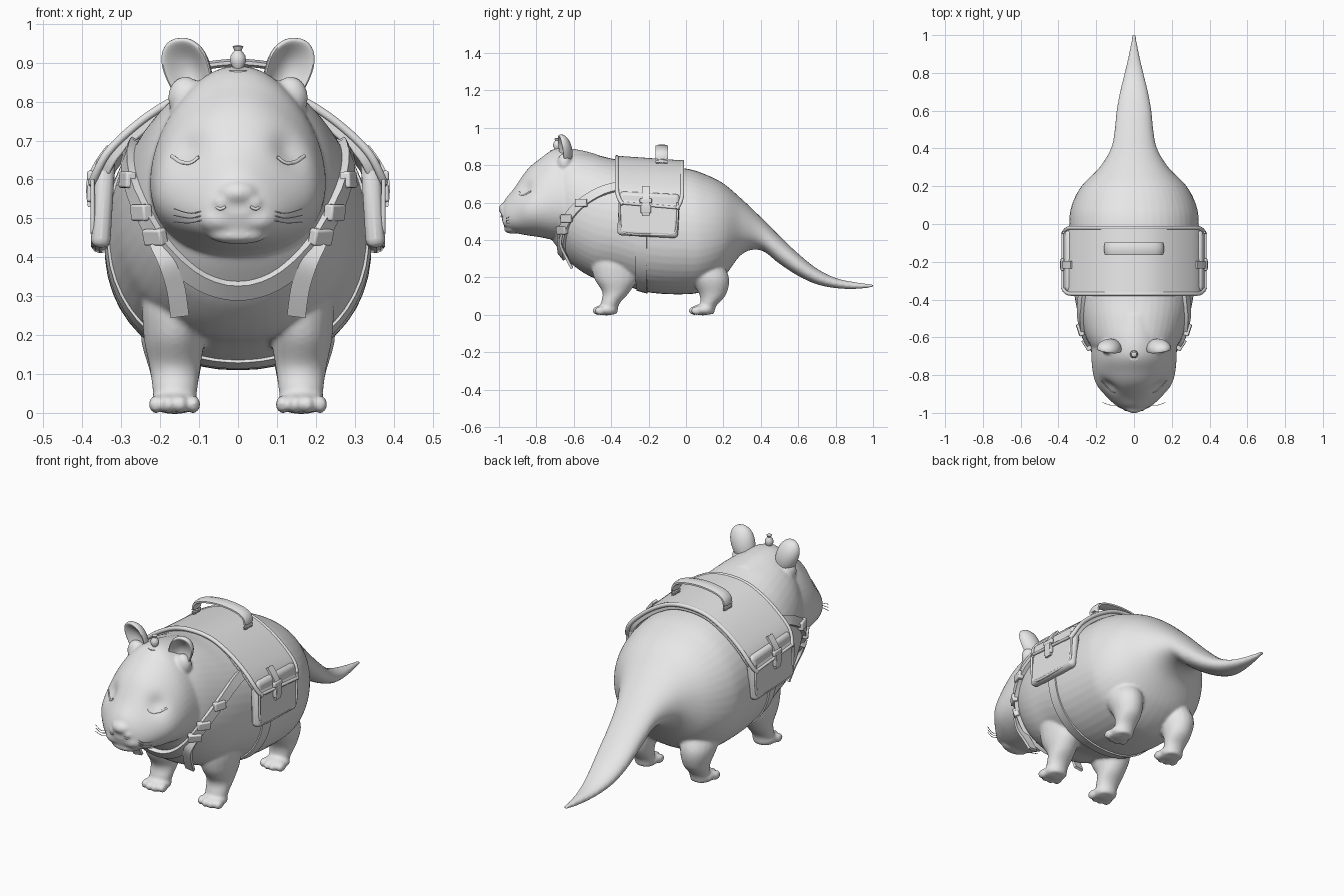
import bpy, bmesh, math
from mathutils import Vector, Matrix
from mathutils.bvhtree import BVHTree

cube = bpy.data.objects.get("Cube")
if cube:
    bpy.data.objects.remove(cube)

grey = bpy.data.materials.new("plain grey")
grey.use_nodes = True
GREY = (0.8, 0.8, 0.8, 1)
grey.diffuse_color = GREY
grey.node_tree.nodes["Principled BSDF"].inputs["Base Color"].default_value = GREY


def finish(name, bm, mirror=False, bevel=0, fuse=0):
    bmesh.ops.recalc_face_normals(bm, faces=bm.faces)
    me = bpy.data.meshes.new(name)
    bm.to_mesh(me)
    bm.free()
    me.materials.append(grey)
    me.polygons.foreach_set("use_smooth", [True] * len(me.polygons))
    me.set_sharp_from_angle(angle=math.radians(50))
    ob = bpy.data.objects.new(name, me)
    bpy.context.collection.objects.link(ob)
    if bevel:
        b = ob.modifiers.new("bevel", "BEVEL")
        b.width, b.segments = bevel, 3
    if mirror:
        ob.modifiers.new("mirror", "MIRROR").use_mirror_merge = False
    if fuse:
        r = ob.modifiers.new("fuse", "REMESH")
        r.mode, r.voxel_size, r.use_smooth_shade = "VOXEL", 0.008, True
        s = ob.modifiers.new("soften", "SMOOTH")
        s.factor, s.iterations = 0.5, fuse
    return ob


def gather(target, bm, mirror=True):
    """Add a part, and its mirror image, to a larger form."""
    me = bpy.data.meshes.new("part")
    bm.to_mesh(me)
    target.from_mesh(me)
    if mirror:
        me.transform(Matrix.Diagonal((-1, 1, 1, 1)))
        target.from_mesh(me)
    bm.free()
    bpy.data.meshes.remove(me)


def spline(pts, n=6, closed=False):
    """Catmull-Rom samples through points of any dimension."""
    out, m = [], len(pts)
    for i in range(m if closed else m - 1):
        q = [pts[(i + k) % m] if closed else pts[min(max(i + k, 0), m - 1)] for k in (-1, 0, 1, 2)]
        for s in range(n):
            t = s / n
            out.append([b + 0.5 * t * (c - a + t * (2 * a - 5 * b + 4 * c - d + t * (3 * (b - c) + d - a)))
                        for a, b, c, d in zip(*q)])
    return out if closed else out + [list(pts[-1])]


def loft(rings, closed=False):
    bm = bmesh.new()
    rows = [[bm.verts.new(p) for p in r] for r in rings]
    n = len(rows[0])
    for a, b in zip(rows, rows[1:] + rows[:1] if closed else rows[1:]):
        for i in range(n):
            j = (i + 1) % n
            bm.faces.new((a[i], a[j], b[j], b[i]))
    if not closed:
        bm.faces.new(rows[0])
        bm.faces.new(rows[-1])
    bmesh.ops.recalc_face_normals(bm, faces=bm.faces)
    return bm


def torso(stations, egg, full, sides=48):
    """Egg-shaped sections along y: (y, bottom, top, half width)."""
    rings = []
    for y, lo, hi, w in spline(stations, 8):
        ring = []
        for i in range(sides):
            a = 2 * math.pi * i / sides
            c, s = [math.copysign(abs(f) ** full, f) for f in (math.cos(a), math.sin(a))]
            ring.append(Vector((w * c * (1 - egg * s), y, (lo + hi) / 2 + (hi - lo) / 2 * s)))
        rings.append(ring)
    return loft(rings)


def ball(at, size, rot=None, shape=None):
    bm = bmesh.new()
    bmesh.ops.create_uvsphere(bm, u_segments=32, v_segments=20, radius=1)
    for v in bm.verts:
        p = shape(v.co.copy()) if shape else v.co
        p = Vector([a * b for a, b in zip(p, size)])
        v.co = Vector(at) + (rot @ p if rot else p)
    return bm


def sweep(name, pts, w, t, box=True, wrap=None, normal=(0, -1, 0), closed=False, mirror=True, n=6):
    """Strap or cord following a path, optionally laid on a surface."""
    path, normals = [], []
    for p in spline(pts, n, closed):
        p, nor = Vector(p), Vector(normal)
        if wrap:
            p, nor = wrap.find_nearest(p)[:2]
            p = p + nor * t * 0.7
        path.append(p)
        normals.append(nor)
    rings, k = [], 4 if box else 8
    for i, p in enumerate(path):
        nxt = path[(i + 1) % len(path)] if closed else path[min(i + 1, len(path) - 1)]
        prev = path[i - 1] if closed or i else path[0]
        tan = (nxt - prev).normalized()
        side = tan.cross(normals[i]).normalized()
        up = side.cross(tan)
        r = math.sqrt(2) if box else 1
        ring = []
        for j in range(k):
            a = 2 * math.pi * (j + 0.5) / k
            ring.append(p + r * (side * math.cos(a) * w + up * math.sin(a) * t))
        rings.append(ring)
    return finish(name, loft(rings, closed), mirror)


def block(name, at, size, rot=None, bevel=0.006):
    bm = bmesh.new()
    bmesh.ops.create_cube(bm, size=1)
    m = Matrix.Translation(at) @ (rot or Matrix.Identity(3)).to_4x4()
    bmesh.ops.transform(bm, verts=bm.verts, matrix=m @ Matrix.Diagonal((*size, 1)))
    return finish(name, bm, True, bevel)


# Body running into the tail
body = torso([(-.73, .42, .8, .13), (-.68, .35, .86, .2), (-.61, .27, .875, .25), (-.5, .2, .86, .29),
              (-.38, .175, .832, .315), (-.2, .12, .805, .337), (0, .11, .782, .343), (.1, .13, .752, .329),
              (.2, .2, .702, .278), (.3, .325, .617, .182), (.4, .345, .522, .122), (.5, .273, .422, .102),
              (.6, .208, .327, .092), (.7, .163, .247, .074), (.8, .143, .197, .05),
              (.9, .138, .175, .027), (1.003, .147, .163, .008)], 0.03, 0.93)
surface = BVHTree.FromBMesh(body)


# Legs: sections by height (z, x, y, x radius, y radius)
def leg(sections):
    return loft([[Vector((x + rx * math.cos(a * math.pi / 10), y + ry * math.sin(a * math.pi / 10), z))
                  for a in range(20)] for z, x, y, rx, ry in spline(sections, 5)])


gather(body, leg([(.003, .163, -.415, .05, .045), (.06, .162, -.405, .058, .05), (.12, .162, -.375, .066, .072),
                  (.2, .163, -.375, .08, .118), (.3, .155, -.39, .085, .12), (.4, .13, -.42, .05, .08)]))
gather(body, leg([(.003, .16, .11, .048, .04), (.05, .16, .12, .054, .044), (.11, .162, .143, .066, .072),
                  (.2, .165, .125, .085, .105), (.3, .15, .08, .075, .1), (.4, .13, .04, .05, .08)]))
for y in (-.425, .09):
    gather(body, ball((.163, y, .027), (.062, .062, .03)))
    for i in range(4):
        gather(body, ball((.115 + .032 * i, y - (.046 if i in (1, 2) else .034), .022), (.019, .03, .023)))

# Head with eye hollows and full cheeks, fused to the body
head = torso([(-.985, .51, .575, .035), (-.965, .462, .62, .085), (-.92, .44, .675, .135), (-.85, .425, .775, .184),
              (-.78, .415, .835, .21), (-.7, .4, .887, .22), (-.6, .4, .887, .217), (-.48, .45, .86, .18)], 0.22, 0.96)
for v in head.verts:
    out = (v.co - Vector((0, -.7, .62))).normalized()
    for x in (-1, 1):
        hollow = (v.co - Vector((x * .14, -.87, .68))).length / .05
        cheek = (v.co - Vector((x * .17, -.83, .56))).length / .07
        v.co += out * (.01 * math.exp(-cheek ** 2) - .022 * math.exp(-hollow ** 2))
face = BVHTree.FromBMesh(head)
gather(head, ball((0, -.966, .565), (.05, .036, .032)), False)
gather(head, ball((.042, -.962, .54), (.022, .03, .02)))
gather(head, ball((.045, -.93, .5), (.062, .052, .042)))
gather(head, ball((0, -.93, .456), (.075, .042, .022)), False)
gather(head, ball((.135, -.65, .81), (.045, .038, .055)))
gather(body, head, False)
finish("body_head_and_tail", body, fuse=5)

# Face details
sweep("closed_eyelid", [(.11, -.9, .665), (.14, -.89, .655), (.18, -.84, .668)], .005, .003, False, face)
sweep("nostril", [(.032, -.988, .53), (.046, -.985, .524), (.058, -.975, .532)], .004, .004, False)
for i in range(3):
    z = .525 - .012 * i
    sweep("whisker", [(.075, -.955, z), (.12, -.96, z - .012), (.165, -.945, z - .005 * i)], .0015, .0015, False)


# Cupped ears, fullest at the upper outer corner
def cup(p):
    corner = 1 + .1 * max(0, p.x * p.z)
    if p.y < 0:
        p.y += 1.5 * max(0, 1 - p.x ** 2 - p.z ** 2)
    p.x = (p.x * (.94 + .12 * p.z) + .08 * p.z) * corner
    p.z *= corner
    return p


ear_turn = Matrix.Rotation(.2, 3, "Y") @ Matrix.Rotation(.2, 3, "Z") @ Matrix.Rotation(.14, 3, "X")
finish("ear", ball((.128, -.66, .875), (.064, .052, .092), ear_turn, cup), True)

# Small bud ornament on the crown
bud = [(.034, .87), (.034, .88), (.012, .885), (.021, .903), (.019, .918), (.009, .932), (.014, .942), (.004, .945)]
finish("crown_bud", loft([[Vector((r * math.cos(a * math.pi / 6), -.69 + r * math.sin(a * math.pi / 6), z))
                           for a in range(12)] for r, z in bud]))

# Saddle flap draped over the back
half = [(0, .838), (.1, .826), (.19, .785), (.27, .728), (.338, .66), (.376, .585)]
arch = spline([(-x, z) for x, z in half[:0:-1]] + half, 5)
MID, HALF = -.195, .175


def drape(x, z, v):
    edge = max(0, (abs(x) - .325) / .05)
    return Vector((x, MID + v * (HALF - .03 * edge ** 3), z - .07 * v * HALF))


rings = []
for i, (x, z) in enumerate(arch):
    a, b = arch[max(i - 1, 0)], arch[min(i + 1, len(arch) - 1)]
    inward = Vector((b[1] - a[1], 0, a[0] - b[0])).normalized() * .035
    row = [drape(x, z, v / 5) for v in range(-5, 6)]
    rings.append(row + [p + inward for p in reversed(row)])
finish("saddle_flap", loft(rings), bevel=.005)
for v in (-1, 1):
    sweep("flap_piping", [drape(x, z - .007, v) for x, z in arch], .011, .011, False, mirror=False, n=1)
sweep("flap_hem", [drape(*arch[-1], v / 4) for v in range(-4, 5)], .008, .008, False, normal=(1, 0, 0))

# Side pouches with closing straps and buckles
tilt = Matrix.Rotation(-.06, 3, "Y")
pouch_turn = Matrix.Rotation(-.05, 3, "X") @ tilt
block("pouch", (.347, -.2, .535), (.05, .325, .235), pouch_turn, .022)
sweep("pouch_seam", [(.374, -.355, .6), (.373, -.35, .47), (.372, -.32, .437), (.372, -.2, .43),
                     (.372, -.08, .433), (.373, -.05, .465), (.374, -.045, .6)], .006, .006, False, normal=(1, 0, 0))
sweep("closing_strap", [(.332, -.215, .685), (.364, -.215, .64), (.384, -.215, .59), (.38, -.215, .53)],
      .02, .006, normal=(1, 0, 0))
for z, h, w in ((.61, .025, .065), (.565, .045, .055)):
    block("pouch_buckle", (.379, -.215, z), (.018, w, h), tilt)

# Carrying handle
sweep("handle", [(-.15, -.13, .81), (-.145, -.13, .86), (-.1, -.13, .888), (0, -.13, .9),
                 (.1, -.13, .888), (.145, -.13, .86), (.15, -.13, .81)], .036, .011, False,
      normal=(0, 0, 1), mirror=False)

# Harness: girth and chest strap lie on the body
sweep("girth_strap", [(.3 * math.cos(a * math.pi / 10), -.235, .45 + .33 * math.sin(a * math.pi / 10))
                      for a in range(20)], .03, .004, wrap=surface, closed=True, mirror=False, n=3)
sweep("chest_strap", [(.29, -.34, .7), (.29, -.45, .665), (.285, -.56, .6), (.25, -.64, .51), (.2, -.68, .41),
                      (.11, -.68, .335), (.03, -.67, .31), (-.03, -.67, .31)], .024, .011, wrap=surface)

# Chest buckles sit on the strap, with loose strap ends below
for at in ((.285, -.56, .6), (.25, -.64, .515), (.22, -.67, .45)):
    p, nor = surface.find_nearest(Vector(at))[:2]
    turn = nor.to_track_quat("X", "Z").to_matrix()
    block("chest_buckle", p + nor * .016, (.028, .066, .042), turn)
sweep("strap_end", [(.205, -.665, .44), (.18, -.672, .385), (.16, -.645, .32), (.15, -.61, .25)], .024, .007)
